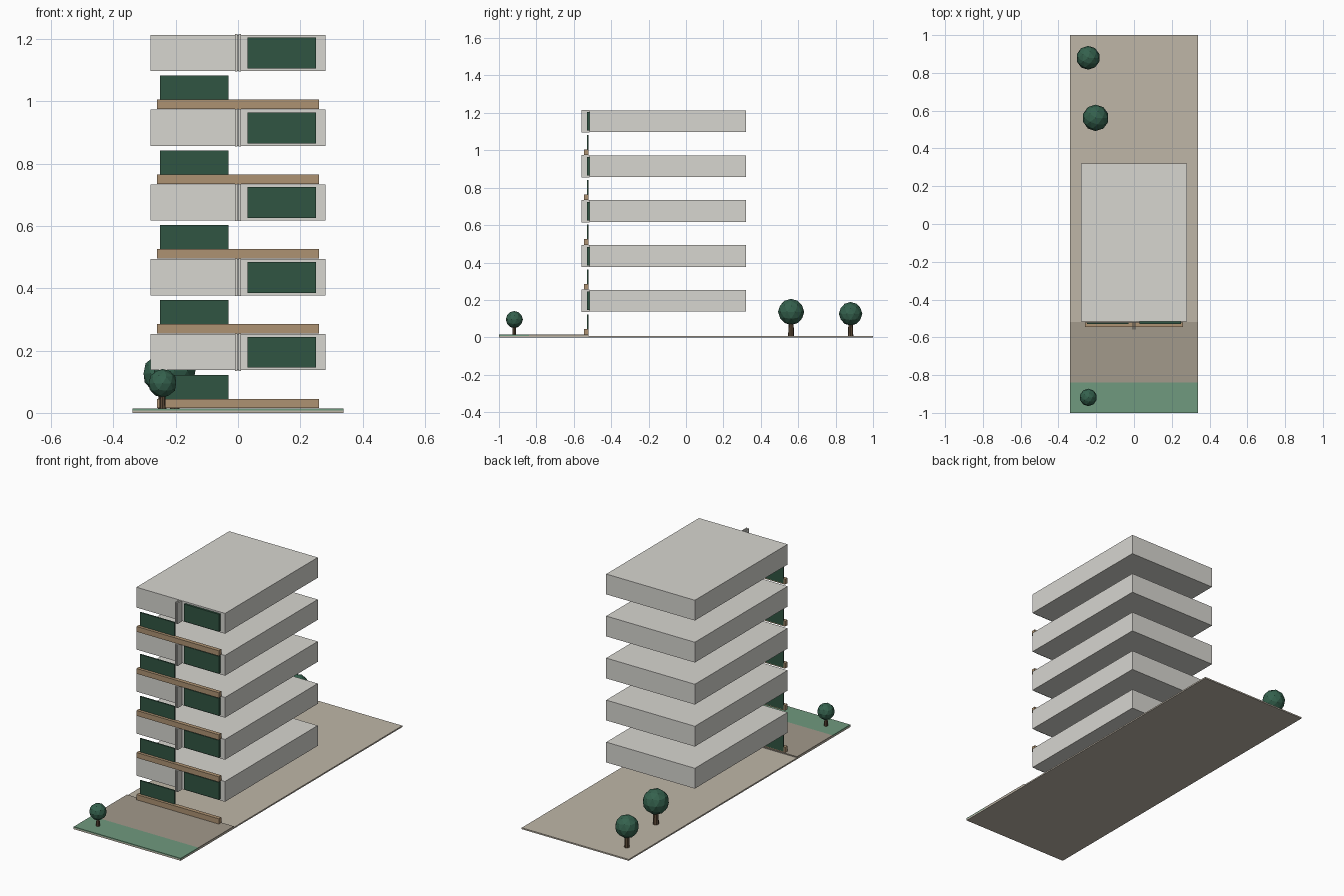
import bpy, bmesh
from mathutils import Matrix

if "Cube" in bpy.data.objects:
    bpy.data.objects.remove(bpy.data.objects["Cube"])


def material(name, rgb):
    m = bpy.data.materials.new(name)
    m.diffuse_color = (*rgb, 1)
    m.use_nodes = True
    m.node_tree.nodes["Principled BSDF"].inputs["Base Color"].default_value = m.diffuse_color
    return m


GLASS = material("dark_green", (0.03, 0.09, 0.055))
WOOD = material("wood", (0.42, 0.29, 0.17))
CONCRETE = material("pale_concrete", (0.68, 0.67, 0.63))
PAVING = material("paving", (0.52, 0.47, 0.39))
DRIVE = material("drive", (0.36, 0.32, 0.26))
GRASS = material("grass", (0.16, 0.32, 0.21))
LEAF = material("leaf", (0.035, 0.12, 0.075))
BARK = material("bark", (0.11, 0.07, 0.04))


def finish(name, bm, mat):
    me = bpy.data.meshes.new(name)
    bm.to_mesh(me)
    bm.free()
    me.materials.append(mat)
    ob = bpy.data.objects.new(name, me)
    bpy.context.collection.objects.link(ob)
    return ob


def box(name, x, y, z, mat):
    bm = bmesh.new()
    size = [b - a for a, b in (x, y, z)]
    mid = [(a + b) / 2 for a, b in (x, y, z)]
    bmesh.ops.create_cube(bm, size=1, matrix=Matrix.Translation(mid) @ Matrix.Diagonal((*size, 1)))
    return finish(name, bm, mat)


def tree(name, x, y, crown_z, r):
    # tapered trunk
    bm = bmesh.new()
    base = 0.008
    bmesh.ops.create_cone(bm, cap_ends=True, segments=8, radius1=r * 0.23, radius2=r * 0.15,
                          depth=crown_z - base,
                          matrix=Matrix.Translation((x, y, (crown_z + base) / 2)))
    finish(name + "_trunk", bm, BARK)
    # faceted crown
    bm = bmesh.new()
    bmesh.ops.create_icosphere(bm, subdivisions=2, radius=r,
                               matrix=Matrix.Translation((x, y, crown_z)))
    finish(name + "_crown", bm, LEAF)


# plot of land
W = (-0.338, 0.338)
box("plot", W, (-1, 1), (0, 0.008), PAVING)
box("driveway", W, (-0.84, -0.52), (0.008, 0.014), DRIVE)
box("lawn", W, (-1, -0.84), (0.008, 0.014), GRASS)

# five repeating storeys
for i in range(5):
    z = 0.015 + 0.24 * i
    n = f"_{i + 1}"
    box("floor_block" + n, (-0.28, 0.28), (-0.517, 0.32), (z + 0.122, z + 0.238), CONCRETE)
    box("sill_beam" + n, (-0.26, 0.26), (-0.545, -0.522), (z, z + 0.03), WOOD)
    box("lower_panel" + n, (-0.25, -0.03), (-0.529, -0.521), (z + 0.005, z + 0.107), GLASS)
    box("upper_panel" + n, (0.03, 0.25), (-0.529, -0.517), (z + 0.13, z + 0.229), GLASS)
    # paired centre fins
    for s, side in ((-1, "left"), (1, "right")):
        box(f"fin_{side}" + n, sorted((s * 0.002, s * 0.009)), (-0.558, -0.517),
            (z + 0.12, z + 0.24), CONCRETE)

# trees
tree("front_tree", -0.242, -0.918, 0.095, 0.046)
tree("back_tree", -0.203, 0.562, 0.136, 0.07)
tree("corner_tree", -0.243, 0.88, 0.126, 0.063)
